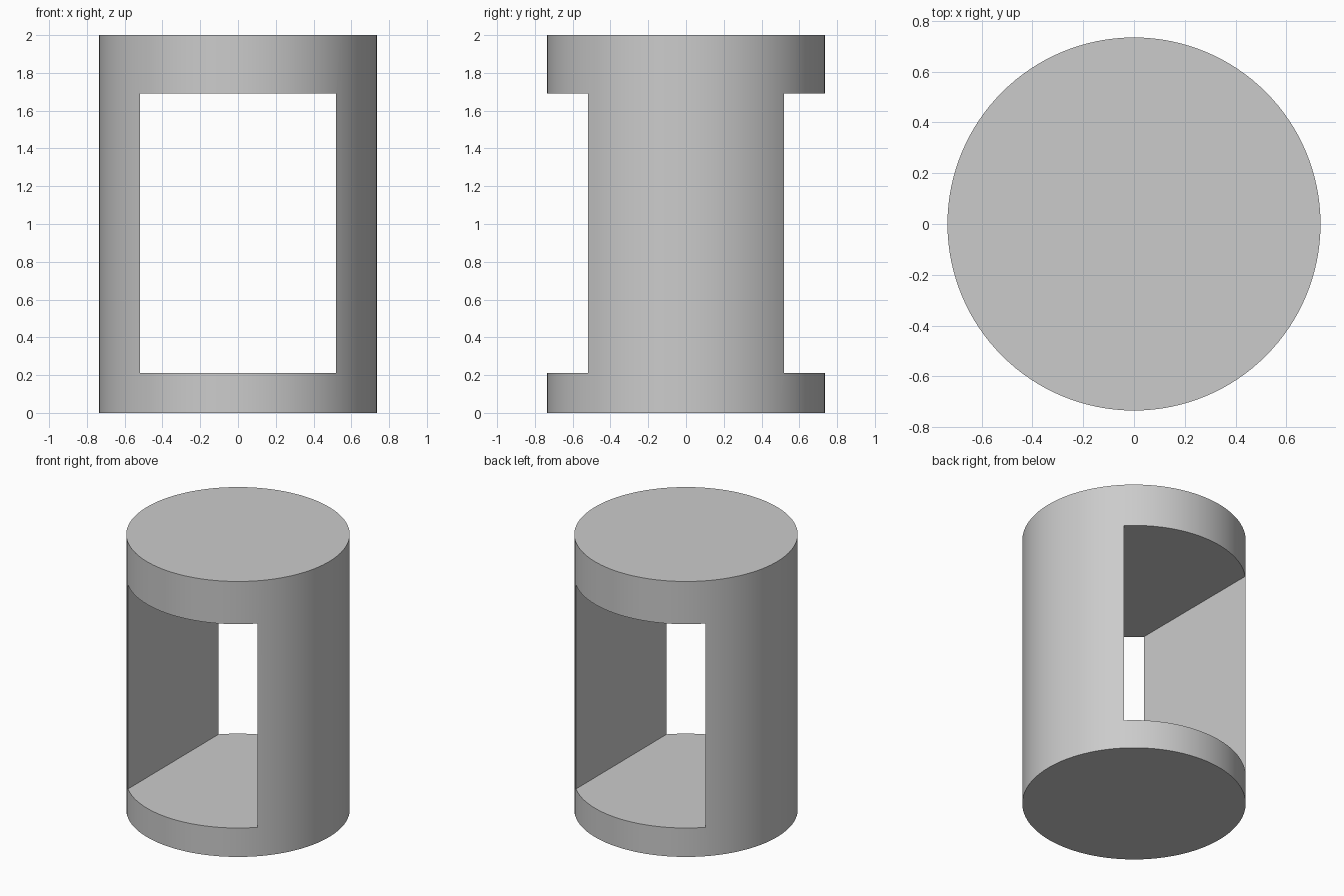
import bpy
import math

cube = bpy.data.objects.get("Cube")
if cube:
    bpy.data.objects.remove(cube, do_unlink=True)

RADIUS, HEIGHT = 0.735, 2.0
WINDOW_WIDTH, WINDOW_BOTTOM, WINDOW_TOP = 1.04, 0.21, 1.69

grey = bpy.data.materials.new("light grey")
grey.use_nodes = True
colour = (0.6, 0.6, 0.6, 1)
grey.diffuse_color = colour
grey.node_tree.nodes["Principled BSDF"].inputs["Base Color"].default_value = colour

# Solid round body
bpy.ops.mesh.primitive_cylinder_add(vertices=128, radius=RADIUS, depth=HEIGHT,
                                    location=(0, 0, HEIGHT / 2))
body = bpy.context.object
body.name = "cylinder_body"
body.data.materials.append(grey)

# Rectangular window running front to back
bpy.ops.mesh.primitive_cube_add(size=1, location=(0, 0, (WINDOW_BOTTOM + WINDOW_TOP) / 2))
cutter = bpy.context.object
cutter.name = "window_cutter"
cutter.scale = (WINDOW_WIDTH, 3 * RADIUS, WINDOW_TOP - WINDOW_BOTTOM)
cutter.data.materials.append(grey)
cutter.hide_render = True

cut = body.modifiers.new("window", 'BOOLEAN')
cut.operation = 'DIFFERENCE'
cut.solver = 'EXACT'
cut.object = cutter

bpy.ops.object.select_all(action='DESELECT')
body.select_set(True)
bpy.context.view_layer.objects.active = body
bpy.ops.object.modifier_apply(modifier=cut.name)
bpy.data.objects.remove(cutter, do_unlink=True)

# Smooth curved wall with crisp rims and window edges
bpy.ops.object.shade_smooth_by_angle(angle=math.radians(30))
